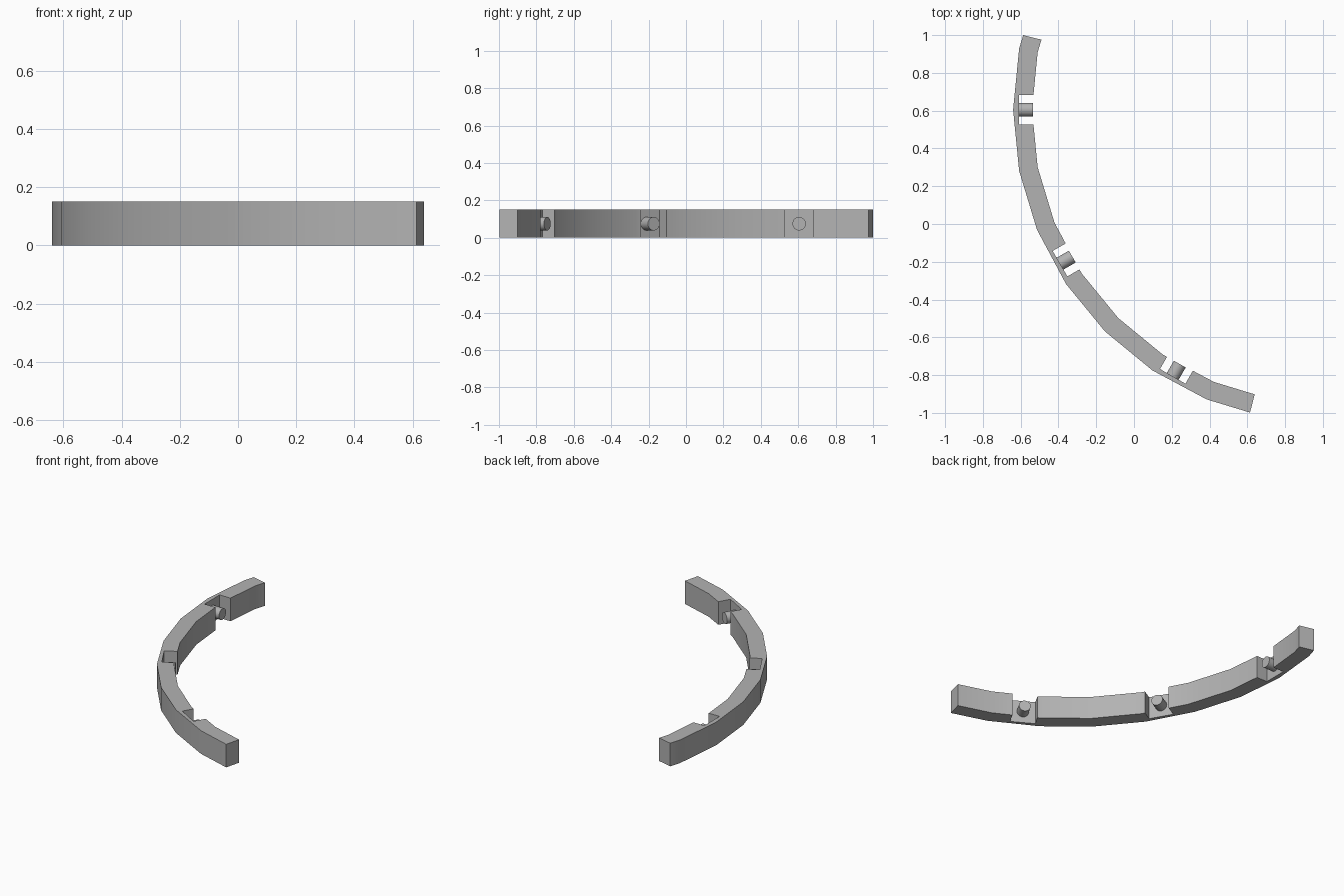
import bpy, bmesh
from math import radians, cos, sin, atan2, ceil, floor
from mathutils import Vector, Matrix

if "Cube" in bpy.data.objects:
    bpy.data.objects.remove(bpy.data.objects["Cube"], do_unlink=True)

CENTRE = Vector((1.02, 0.605, 0))
STEP = 11.25                      # facet angle of the ring
R_OUT, R_IN, HEIGHT = 1.66, 1.56, 0.15
START, END = -13.8, 75.8
NOTCHES = (0, 30, 60)
NOTCH_HALF, NOTCH_R = 0.078, 1.63
PEG_RADIUS, PEG_TIP = 0.036, 1.555

grey = bpy.data.materials.new("light grey")
grey.use_nodes = True
colour = (0.45, 0.45, 0.45, 1)
grey.diffuse_color = colour
grey.node_tree.nodes["Principled BSDF"].inputs["Base Color"].default_value = colour


def at(angle, r):
    a = radians(angle)
    return CENTRE - Vector((cos(a), sin(a), 0)) * r


def on_facets(angle, r):
    """Point where a ray at this angle meets the faceted ring."""
    half = STEP / 2
    return at(angle, r * cos(radians(half)) / cos(radians(angle % STEP - half)))


def finish(name, bm):
    bmesh.ops.recalc_face_normals(bm, faces=bm.faces)
    mesh = bpy.data.meshes.new(name)
    bm.to_mesh(mesh)
    bm.free()
    mesh.materials.append(grey)
    ob = bpy.data.objects.new(name, mesh)
    bpy.context.collection.objects.link(ob)
    bpy.ops.object.select_all(action='DESELECT')
    ob.select_set(True)
    bpy.context.view_layer.objects.active = ob
    bpy.ops.object.shade_smooth_by_angle(angle=radians(30))


# Arc rail: outer edge, then inner edge broken by the square notches
corners = [i * STEP for i in range(ceil(START / STEP), floor(END / STEP) + 1)]
outline = [on_facets(a, R_OUT) for a in [START] + corners + [END]]
spread = atan2(NOTCH_HALF, R_IN) * 180 / 3.14159
inner = [(a, [on_facets(a, R_IN)]) for a in [START] + corners + [END]
         if all(abs(a - n) > spread for n in NOTCHES)]
for n in NOTCHES:
    tangent = Vector((sin(radians(n)), -cos(radians(n)), 0)) * NOTCH_HALF
    floor_mid = at(n, NOTCH_R)
    inner.append((n, [on_facets(n + spread, R_IN), floor_mid + tangent,
                      floor_mid - tangent, on_facets(n - spread, R_IN)]))
for _, pts in sorted(inner, key=lambda item: -item[0]):
    outline += pts

bm = bmesh.new()
base = bm.faces.new([bm.verts.new(p) for p in outline])
top = bmesh.ops.extrude_face_region(bm, geom=[base], use_keep_orig=True)
bmesh.ops.translate(bm, vec=(0, 0, HEIGHT),
                    verts=[v for v in top["geom"] if isinstance(v, bmesh.types.BMVert)])
finish("arc_rail", bm)

# Round pegs standing on the notch floors, pointing at the ring centre
for i, n in enumerate(NOTCHES):
    root = NOTCH_R + 0.004
    mid = at(n, (root + PEG_TIP) / 2) + Vector((0, 0, HEIGHT / 2))
    turn = Matrix.Rotation(radians(n), 4, 'Z') @ Matrix.Rotation(radians(90), 4, 'Y')
    bm = bmesh.new()
    bmesh.ops.create_cone(bm, cap_ends=True, segments=32, radius1=PEG_RADIUS,
                          radius2=PEG_RADIUS, depth=root - PEG_TIP,
                          matrix=Matrix.Translation(mid) @ turn)
    finish(f"peg_{i + 1}", bm)
